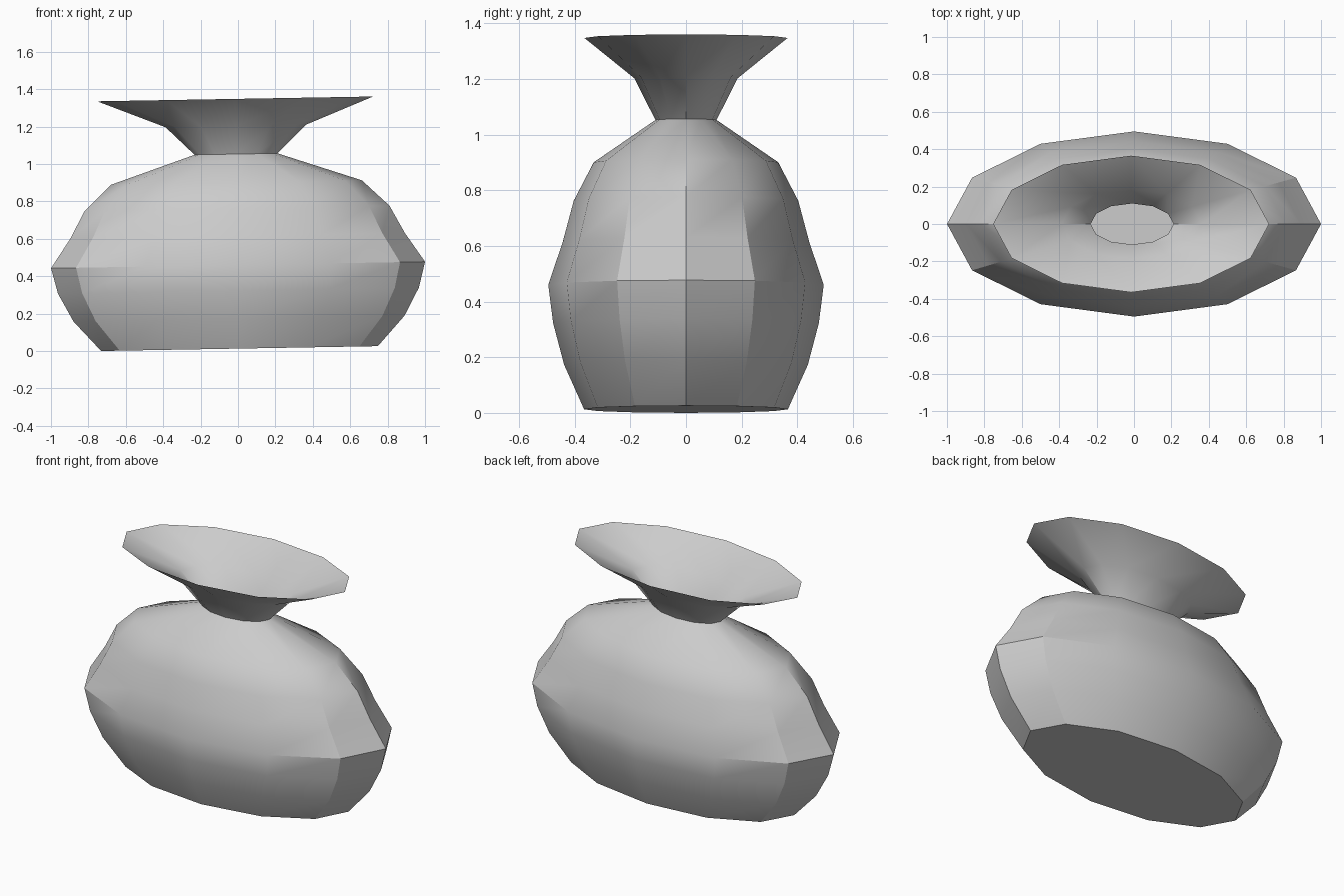
import bpy, bmesh
from math import sin, cos, pi, radians

cube = bpy.data.objects.get("Cube")
if cube:
    bpy.data.objects.remove(cube)

SIDES = 12
DEPTH = 0.495   # oval cross-section: depth as a share of the width

# Half-width and height of each ring, from the foot to the rim
PROFILE = [(0.74, 0), (0.885, 0.16), (0.965, 0.31), (1, 0.447), (0.895, 0.602),
           (0.815, 0.75), (0.67, 0.888), (0.222, 1.04), (0.375, 1.19), (0.738, 1.335)]

clay = bpy.data.materials.new("grey clay")
clay.use_nodes = True
colour = (0.6, 0.6, 0.6, 1)
clay.diffuse_color = colour
clay.node_tree.nodes["Principled BSDF"].inputs["Base Color"].default_value = colour

# Thin-walled oval vase, open at the rim and closed at the foot
bm = bmesh.new()
rings = []
for radius, z in PROFILE:
    rings.append([bm.verts.new((radius * cos(2 * pi * i / SIDES),
                                DEPTH * radius * sin(2 * pi * i / SIDES), z))
                  for i in range(SIDES)])
for low, high in zip(rings, rings[1:]):
    for i in range(SIDES):
        j = (i + 1) % SIDES
        bm.faces.new((low[i], low[j], high[j], high[i]))
bm.faces.new(rings[0][::-1])

mesh = bpy.data.meshes.new("vase")
bm.to_mesh(mesh)
bm.free()
mesh.materials.append(clay)
vase = bpy.data.objects.new("vase", mesh)
bpy.context.collection.objects.link(vase)

# The vase leans slightly to one side
vase.rotation_euler.y = radians(-1)
vase.location = (0.008, 0, 0.013)

bpy.ops.object.select_all(action="DESELECT")
vase.select_set(True)
bpy.context.view_layer.objects.active = vase
bpy.ops.object.shade_smooth_by_angle(angle=radians(30))
